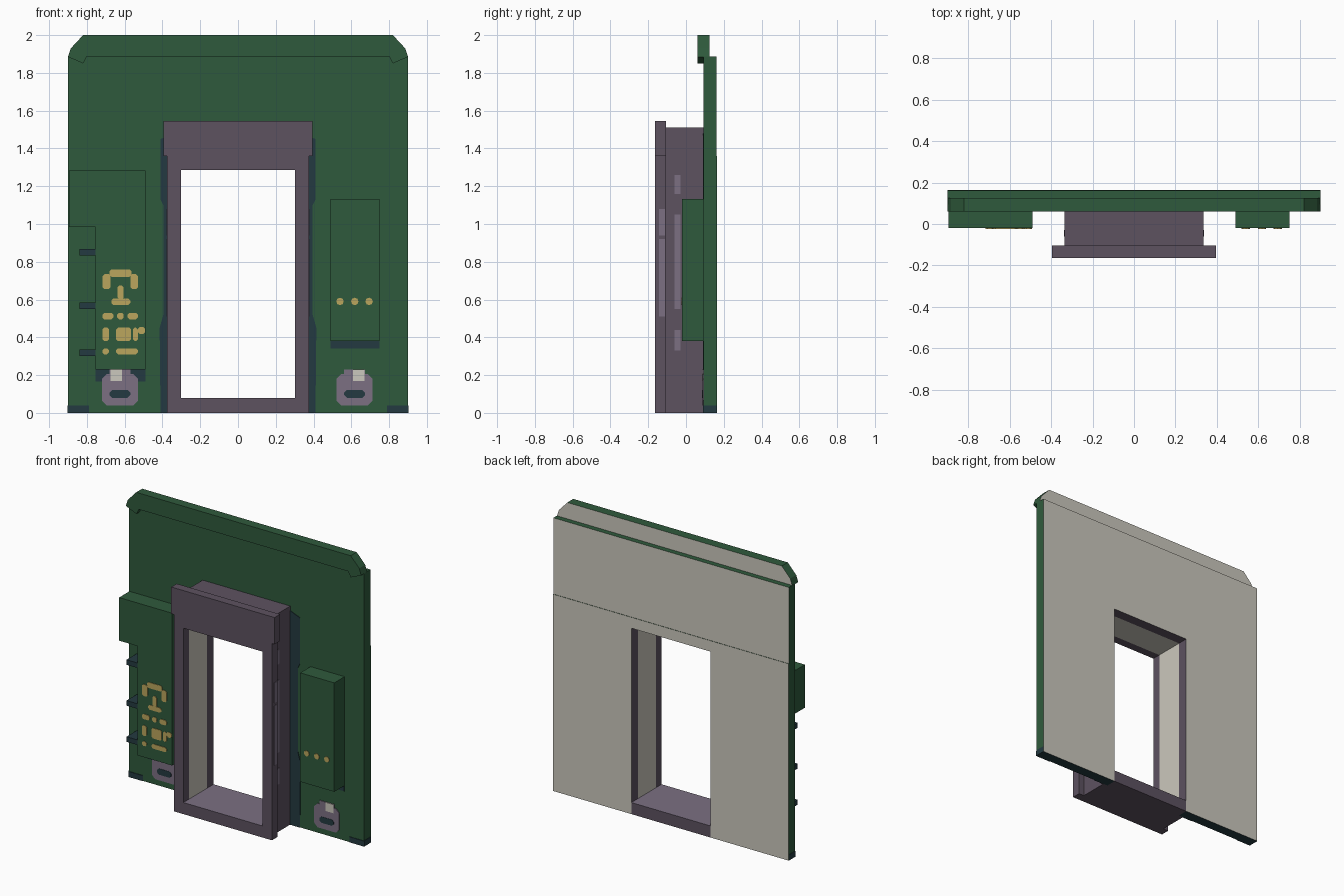
import bpy, bmesh, math

if "Cube" in bpy.data.objects:
    bpy.data.objects.remove(bpy.data.objects["Cube"])


def material(name, rgb):
    m = bpy.data.materials.new(name)
    m.diffuse_color = (*rgb, 1)
    m.use_nodes = True
    m.node_tree.nodes["Principled BSDF"].inputs["Base Color"].default_value = m.diffuse_color
    return m


GREEN = material("dark green", (0.028, 0.102, 0.045))
PURPLE = material("dusky purple", (0.110, 0.085, 0.118))
LILAC = material("worn lilac", (0.200, 0.162, 0.225))
TEAL = material("deep teal", (0.017, 0.042, 0.052))
YELLOW = material("indicator yellow", (0.50, 0.38, 0.11))
CREAM = material("pale cream", (0.60, 0.58, 0.51))


def prism(name, outline, y0, y1, mat, second=None, rule=None):
    """Extrude an x-z outline from y0 to y1; faces matching rule get the second colour."""
    bm = bmesh.new()
    face = bm.faces.new([bm.verts.new((x, y0, z)) for x, z in outline])
    grown = bmesh.ops.extrude_face_region(bm, geom=[face])["geom"]
    for v in grown:
        if isinstance(v, bmesh.types.BMVert):
            v.co.y = y1
    bmesh.ops.recalc_face_normals(bm, faces=bm.faces)
    bm.normal_update()
    mesh = bpy.data.meshes.new(name)
    if rule:
        for f in bm.faces:
            r = rule(f.normal, f.calc_center_median())
            f.material_index = int(r)
    bm.to_mesh(mesh)
    bm.free()
    for m in [mat] + (second or []):
        mesh.materials.append(m)
    ob = bpy.data.objects.new(name, mesh)
    bpy.context.collection.objects.link(ob)
    return ob


def box(name, x0, x1, y0, y1, z0, z1, mat, second=None, rule=None):
    return prism(name, [(x0, z0), (x1, z0), (x1, z1), (x0, z1)], y0, y1, mat, second, rule)


def chamfered(x0, x1, z0, z1, c):
    return [(x0 + c, z0), (x1 - c, z0), (x1, z0 + c), (x1, z1 - c),
            (x1 - c, z1), (x0 + c, z1), (x0, z1 - c), (x0, z0 + c)]


def mirrored(half):
    """Close a right-hand outline with its mirror image."""
    return half + [(-x, z) for x, z in reversed(half)]


WALL, BACK = 0.093, 0.165      # front and back of the wall
IN_X, IN_Z = 0.302, 1.285      # doorway opening


def arch(outer):
    """Inverted U around the doorway opening."""
    return mirrored([(IN_X, 0)] + outer) [:len(outer) + 1] + \
        [(-x, z) for x, z in reversed(outer)] + [(-IN_X, 0), (-IN_X, IN_Z), (IN_X, IN_Z)]


def inside(n, c):
    return abs(n.y) < 0.5 and abs(c.x) < IN_X + 0.01 and 0.1 < c.z < IN_Z + 0.01


def is_back(n, c):
    return n.y > 0.5


def wall_rule(n, c):
    if n.y > 0.5:
        return 1
    if inside(n, c):
        return 2
    return 3 if n.z < -0.5 else 0


# wall panels, cream at the back
prism("lower_wall", arch([(0.9, 0), (0.9, 1.36)]), WALL, BACK, GREEN,
      [CREAM, PURPLE, TEAL], wall_rule)
box("upper_wall", -0.9, 0.9, WALL, 0.162, 1.36, 1.887, GREEN, [CREAM], is_back)

# top trim with clipped corners
prism("top_trim", mirrored([(0.80, 1.887), (0.82, 1.85), (0.9, 1.885), (0.885, 1.93), (0.82, 2.0)]),
      0.06, 0.125, GREEN, [CREAM], is_back)

# doorway: front surround, inner tunnel and sill
prism("door_surround", arch([(0.375, 0), (0.375, 1.36), (0.395, 1.36), (0.395, 1.545)]),
      -0.165, -0.105, PURPLE)
prism("door_tunnel", arch([(0.335, 0), (0.335, 1.51)]), -0.105, WALL, PURPLE, [CREAM], inside)
box("door_sill", -IN_X, IN_X, -0.165, BACK, 0, 0.08, PURPLE, [LILAC], lambda n, c: n.z > 0.5)

# equipment cabinets on the wall
prism("left_cabinet", [(-0.755, 0.23), (-0.49, 0.23), (-0.49, 1.283), (-0.895, 1.283),
                       (-0.895, 0.985), (-0.755, 0.985)], -0.02, WALL, GREEN)
box("right_cabinet", 0.49, 0.75, -0.02, WALL, 0.38, 1.133, GREEN)
for z in (0.30, 0.55, 0.832):
    box("cabinet_clip", -0.84, -0.755, -0.018, WALL, z, z + 0.035, TEAL)

# dark patches on the wall
F = WALL - 0.004
box("left_cabinet_patch", -0.755, -0.49, F, WALL, 0.165, 0.23, TEAL)
box("right_cabinet_patch", 0.49, 0.75, F, WALL, 0.342, 0.38, TEAL)

for s in (-1, 1):
    def mx(a, b):
        return sorted((s * a, s * b))

    prism("door_edge_patch", [(s * x, z) for x, z in
          [(0.335, 0), (0.41, 0), (0.415, 0.45), (0.395, 0.52), (0.395, 1.1), (0.41, 1.13),
           (0.41, 1.45), (0.335, 1.48)]], F, WALL, TEAL)
    box("corner_patch", *mx(0.79, 0.9), F, WALL, 0, 0.038, TEAL)
    box("side_patch", *mx(0.9, 0.902), WALL, BACK - 0.002, 0, 0.04, TEAL)

    # worn paint on the sides of the doorway
    for z0, z1 in ((0.51, 0.92), (0.94, 1.08)):
        box("surround_wear", *mx(0.375, 0.378), -0.142, -0.112, z0, z1, LILAC)
    for z0, z1 in ((0.33, 0.44), (0.55, 1.05), (1.16, 1.26)):
        box("tunnel_wear", *mx(0.335, 0.338), -0.06, -0.028, z0, z1, LILAC)

    # wall sockets
    cx = 0.617 if s > 0 else -0.625
    prism("socket_plate", chamfered(cx - 0.095, cx + 0.095, 0.04, 0.205, 0.025),
          F - 0.002, WALL, LILAC)
    box("socket_top", cx - 0.055, cx + 0.055, F - 0.002, WALL, 0.205, 0.23, LILAC)
    prism("socket_slot", chamfered(cx - 0.055, cx + 0.055, 0.08, 0.122, 0.014),
          F - 0.004, WALL, TEAL)
    lx = 0.64 if s > 0 else -0.645
    box("socket_light", lx - 0.03, lx + 0.03, F - 0.004, WALL, 0.17, 0.23, CREAM)

# indicator marks on the cabinets: plain bars and dots (x0, x1, z0, z1)
marks = [(-0.68, -0.565, 0.72, 0.76), (-0.717, -0.675, 0.655, 0.735), (-0.57, -0.53, 0.655, 0.735),
         (-0.637, -0.607, 0.60, 0.675), (-0.67, -0.57, 0.572, 0.605),
         (-0.718, -0.66, 0.495, 0.53), (-0.64, -0.605, 0.495, 0.53), (-0.585, -0.53, 0.495, 0.53),
         (-0.718, -0.683, 0.38, 0.452), (-0.645, -0.567, 0.38, 0.452), (-0.556, -0.53, 0.38, 0.452),
         (-0.53, -0.492, 0.418, 0.455), (-0.718, -0.683, 0.31, 0.342), (-0.645, -0.53, 0.31, 0.342)]
for x0, x1, z0, z1 in marks:
    prism("indicator_bar", chamfered(x0, x1, z0, z1, 0.01), -0.024, -0.02, YELLOW)
for x in (0.54, 0.618, 0.694):
    dot = [(x + 0.02 * math.cos(a * math.pi / 4), 0.59 + 0.02 * math.sin(a * math.pi / 4))
           for a in range(8)]
    prism("indicator_dot", dot, -0.024, -0.02, YELLOW)
